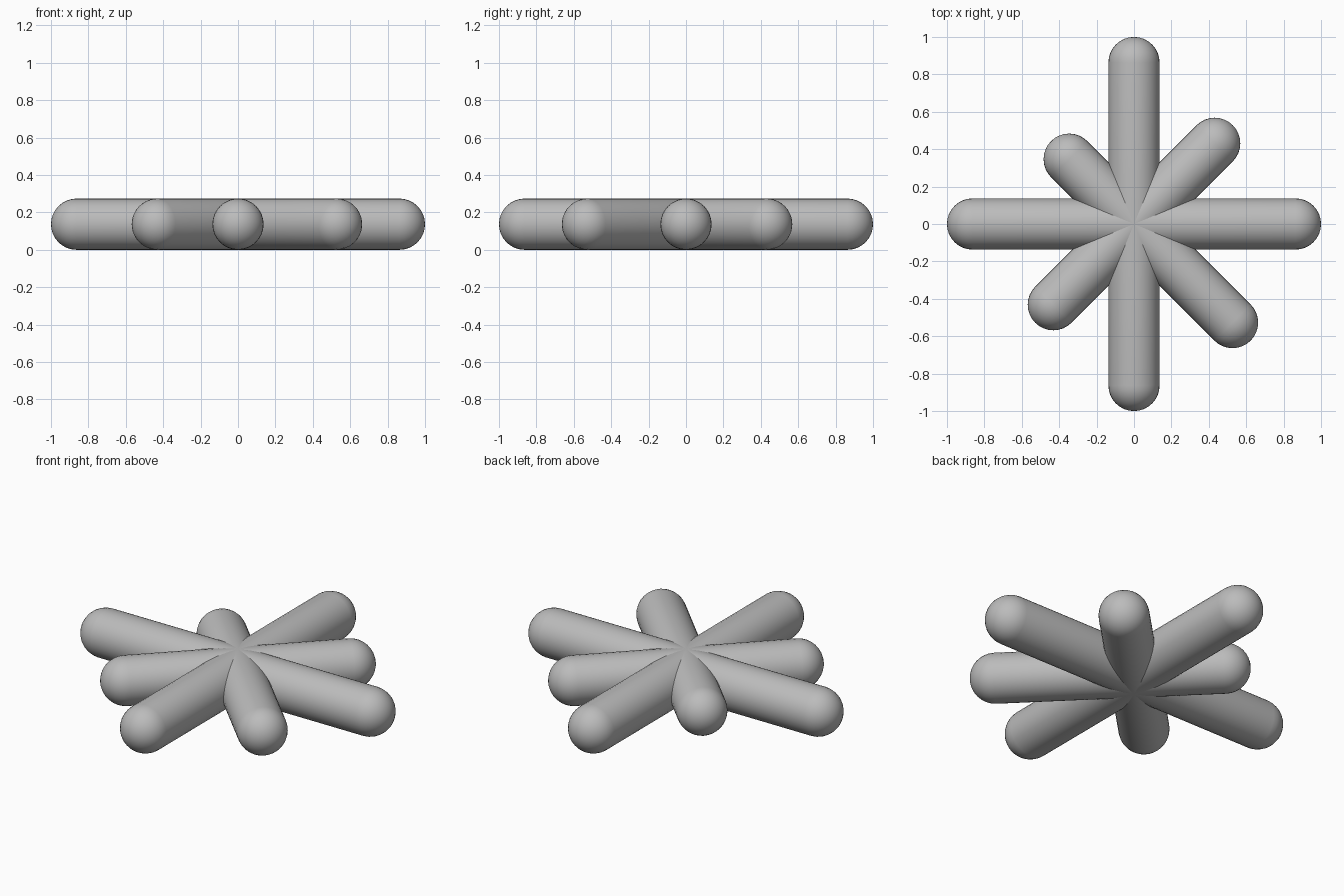
import bpy
import bmesh
from math import sin, cos, pi, radians
from mathutils import Matrix, Vector

if "Cube" in bpy.data.objects:
    bpy.data.objects.remove(bpy.data.objects["Cube"], do_unlink=True)

RADIUS = 0.137
SEGMENTS = 32
CAP_STEPS = 8

grey = bpy.data.materials.new("plain grey")
grey.use_nodes = True
grey.diffuse_color = (0.5, 0.5, 0.5, 1)
grey.node_tree.nodes["Principled BSDF"].inputs["Base Color"].default_value = (0.5, 0.5, 0.5, 1)


def rounded_bar(name, angle, back, front):
    """Round-ended bar through the centre; back and front are the cap centres."""
    # Half outline along x, spun into a solid
    angles = [pi / 2 * i / CAP_STEPS for i in range(CAP_STEPS + 1)]
    outline = [(-back - RADIUS * cos(a), RADIUS * sin(a)) for a in angles]
    outline += [(front + RADIUS * cos(a), RADIUS * sin(a)) for a in reversed(angles)]
    bm = bmesh.new()
    verts = [bm.verts.new((x, 0, r)) for x, r in outline]
    edges = [bm.edges.new(pair) for pair in zip(verts, verts[1:])]
    bmesh.ops.spin(bm, geom=verts + edges, cent=(0, 0, 0), axis=(1, 0, 0),
                   angle=2 * pi, steps=SEGMENTS)
    bmesh.ops.remove_doubles(bm, verts=bm.verts, dist=0.0001)
    bmesh.ops.recalc_face_normals(bm, faces=bm.faces)
    # Turn about the vertical and rest on the ground
    bm.transform(Matrix.Translation(Vector((0, 0, RADIUS))) @ Matrix.Rotation(radians(angle), 4, "Z"))
    for face in bm.faces:
        face.smooth = True
    mesh = bpy.data.meshes.new(name)
    bm.to_mesh(mesh)
    bm.free()
    mesh.materials.append(grey)
    bpy.context.collection.objects.link(bpy.data.objects.new(name, mesh))


# Long main bars
rounded_bar("side_to_side_bar", 0, 1 - RADIUS, 1 - RADIUS)
rounded_bar("front_to_back_bar", 90, 1 - RADIUS, 1 - RADIUS)

# Shorter diagonal bars, one of them off centre
rounded_bar("even_diagonal_bar", 45, 0.61, 0.61)
rounded_bar("uneven_diagonal_bar", -45, 0.49, 0.745)
